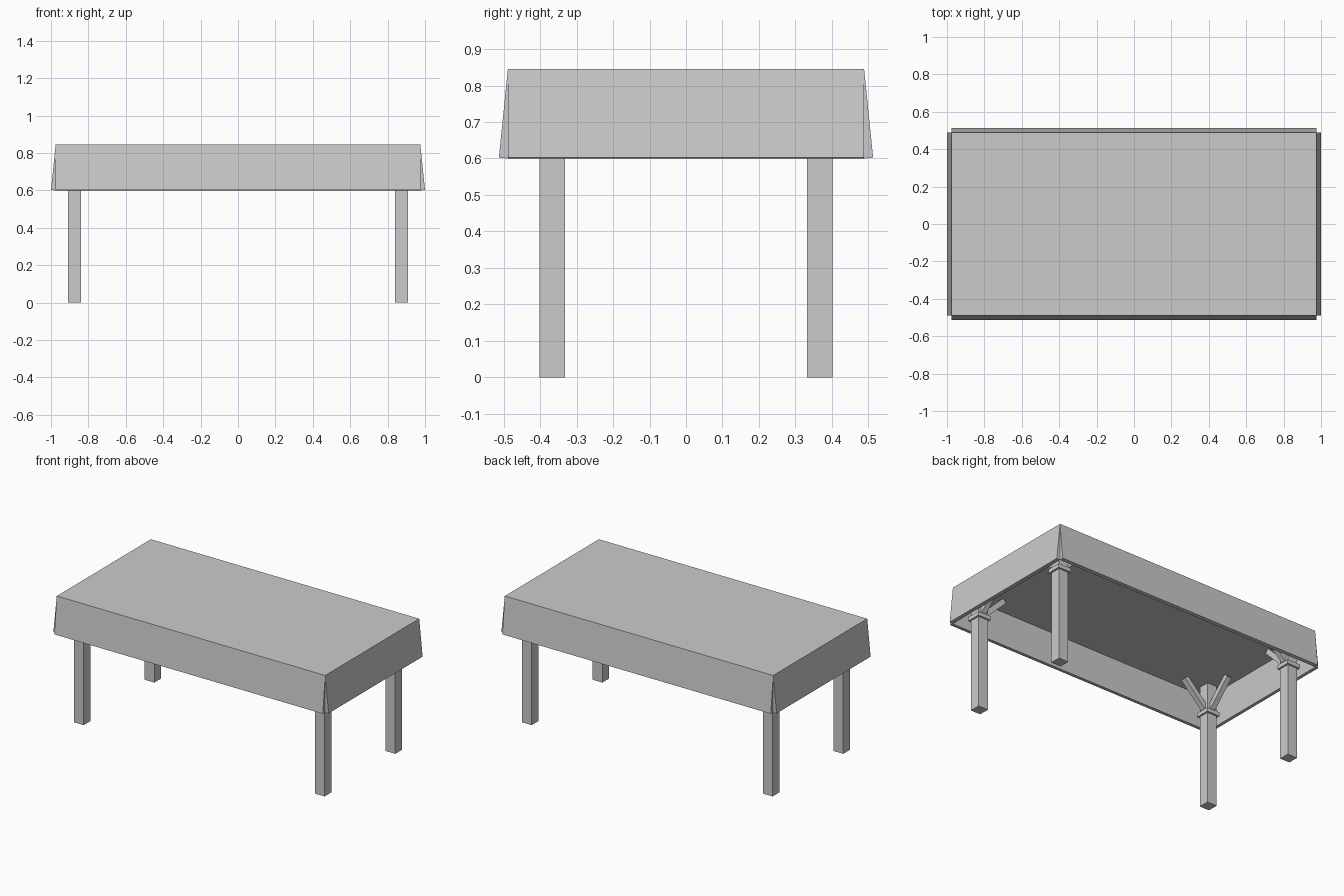
import bpy, bmesh, math
from mathutils import Matrix, Vector

if "Cube" in bpy.data.objects:
    bpy.data.objects.remove(bpy.data.objects["Cube"])

TOP_Z, SLAB_Z, HEM_Z = 0.845, 0.805, 0.6
HX, HY = 0.975, 0.488
LEG_X, LEG_Y, LEG_W = 0.875, 0.366, 0.07


def box(name, centre, size, rot=None, mirror=(False, False)):
    """Box with its coordinates in the mesh, so mirrors run through the origin."""
    bm = bmesh.new()
    m = Matrix.Translation(centre) @ (rot or Matrix.Identity(4)) @ Matrix.Diagonal((*size, 1))
    bmesh.ops.create_cube(bm, size=1, matrix=m)
    me = bpy.data.meshes.new(name)
    bm.to_mesh(me)
    bm.free()
    ob = bpy.data.objects.new(name, me)
    bpy.context.collection.objects.link(ob)
    if any(mirror):
        mod = ob.modifiers.new("mirror", 'MIRROR')
        mod.use_axis = (mirror[0], mirror[1], False)
        mod.use_mirror_merge = False
    return ob


# Table top
box("table_top", (0, 0, (TOP_Z + SLAB_Z) / 2), (2 * HX, 2 * HY, TOP_Z - SLAB_Z))

# Flared skirt panels hanging from the edges
T = 0.024
tilt = math.atan2(0.025, TOP_Z - HEM_Z)
length = (TOP_Z - HEM_Z - T * math.sin(tilt)) / math.cos(tilt)
down = length / 2 * math.cos(tilt) + T / 2 * math.sin(tilt)
out = length / 2 * math.sin(tilt) - T / 2 * math.cos(tilt)
box("long_skirts", (0, HY + out, TOP_Z - down), (2 * HX, T, length),
    Matrix.Rotation(tilt, 4, 'X'), (False, True))
box("short_skirts", (HX + out, 0, TOP_Z - down), (T, 2 * HY, length),
    Matrix.Rotation(-tilt, 4, 'Y'), (True, False))

# Legs and their collars
both = (True, True)
box("legs", (LEG_X, LEG_Y, SLAB_Z / 2), (LEG_W, LEG_W, SLAB_Z), mirror=both)
box("leg_collars", (LEG_X, LEG_Y, 0.618), (0.094, 0.094, 0.026), mirror=both)

# Diagonal braces from each leg up to the table top
for name, way in (("long_braces", Vector((-1, 0, 0))), ("short_braces", Vector((0, -1, 0)))):
    foot = Vector((LEG_X, LEG_Y, 0.64)) + way * 0.02
    head = Vector((LEG_X, LEG_Y, 0.80)) + way * 0.18
    d = head - foot
    box(name, (foot + head) / 2, (0.034, 0.034, d.length),
        d.to_track_quat('Z', 'Y').to_matrix().to_4x4(), both)
